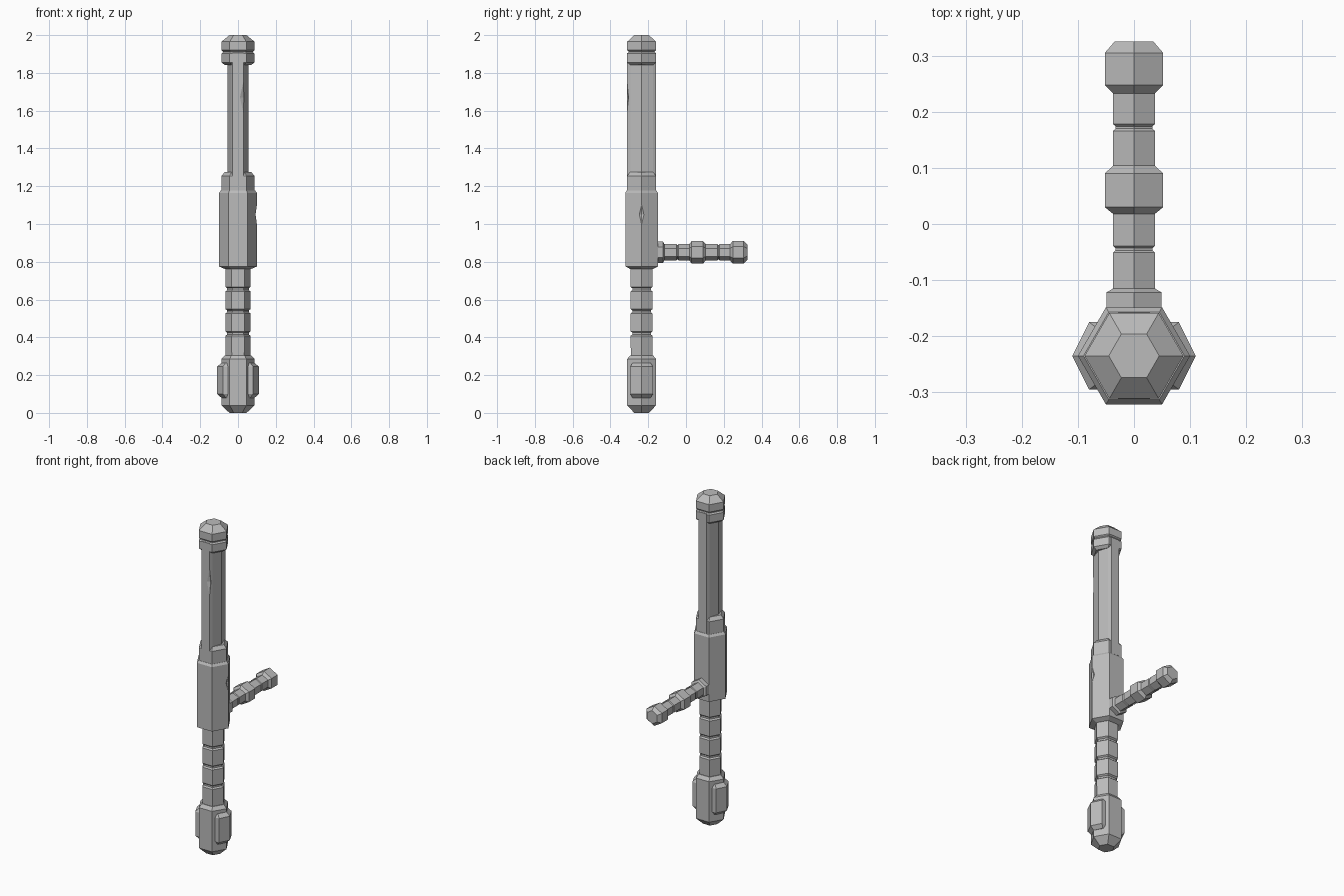
import bpy, bmesh
from math import cos, sin, pi
from mathutils import Matrix, Vector

cube = bpy.data.objects.get("Cube")
if cube:
    bpy.data.objects.remove(cube)

AXIS_Y = -0.235

grey = bpy.data.materials.new("plain grey")
grey.use_nodes = True
grey.diffuse_color = (0.5, 0.5, 0.5, 1)
grey.node_tree.nodes["Principled BSDF"].inputs["Base Color"].default_value = (0.5, 0.5, 0.5, 1)


def finish(name, bm, matrix):
    bm.transform(matrix)
    bmesh.ops.recalc_face_normals(bm, faces=bm.faces)
    mesh = bpy.data.meshes.new(name)
    bm.to_mesh(mesh)
    bm.free()
    mesh.materials.append(grey)
    obj = bpy.data.objects.new(name, mesh)
    bpy.context.collection.objects.link(obj)
    return obj


def loft(name, outline, profile, matrix):
    """Stack scaled copies of an outline along z; profile holds (scale, z)."""
    bm = bmesh.new()
    rings = [[bm.verts.new((x * s, y * s, z)) for x, y in outline] for s, z in profile]
    n = len(outline)
    for low, high in zip(rings, rings[1:]):
        for i in range(n):
            j = (i + 1) % n
            bm.faces.new((low[i], low[j], high[j], high[i]))
    bm.faces.new(rings[0])
    bm.faces.new(rings[-1])
    return finish(name, bm, matrix)


def mirrored(quarter):
    """Complete an outline from its +x +y quarter, listed from the x axis up."""
    right = [(x, -y) for x, y in reversed(quarter) if y] + quarter
    return right + [(-x, -y) for x, y in right if abs(x) > 0 and (x, y) not in ()]


HEX = [(cos(i * pi / 3), sin(i * pi / 3)) for i in range(6)]
UPRIGHT = Matrix.Translation((0, AXIS_Y, 0))

# Pommel with raised side blocks
loft("pommel", HEX, [(.045, 0), (.088, .04), (.088, .285), (.07, .305)], UPRIGHT)
block = mirrored([(.11, 0), (.08, .06), (.05, .06)])
loft("pommel_side_blocks", block, [(.8, .08), (1, .1), (1, .245), (.8, .265)], UPRIGHT)

# Main grip with narrow grooves
grip = [(.066, .3)]
for z in (.42, .538, .655):
    grip += [(.067, z - .012), (.057, z - .005), (.057, z + .005), (.067, z + .012)]
loft("main_grip", HEX, grip + [(.067, .78)], UPRIGHT)

# Collar and the ring above it
collar = loft("collar", HEX, [(.07, .762), (.1, .775), (.1, 1.165), (.09, 1.178)], UPRIGHT)
loft("lower_ring", HEX, [(.088, 1.16), (.088, 1.255), (.07, 1.275)], UPRIGHT)

# Shaft with recessed sides
shaft_outline = mirrored([(.055, 0), (.036, .06), (.028, .077)])
shaft = loft("shaft", shaft_outline, [(1, 1.18), (1, 1.905)], UPRIGHT)

# Upper ring and domed tip
loft("upper_ring", HEX, [(.07, 1.842), (.088, 1.856), (.088, 1.902), (.08, 1.91)], UPRIGHT)
loft("tip", HEX, [(.08, 1.905), (.08, 1.914), (.088, 1.92), (.088, 1.965), (.045, 2)], UPRIGHT)

# Side handle, running backwards from the collar with an edge on top
handle = [(.057, -.17), (.057, -.122), (.043, -.115),
          (.043, -.051), (.038, -.047), (.038, -.043), (.043, -.039),
          (.043, .018), (.06, .03), (.06, .09), (.043, .104),
          (.043, .166), (.038, .17), (.038, .174), (.043, .178),
          (.043, .233), (.06, .248), (.06, .305), (.04, .325)]
BACKWARD = (Matrix.Translation((0, 0, .85)) @ Matrix.Rotation(-pi / 2, 4, "X")
            @ Matrix.Rotation(pi / 2, 4, "Z"))
loft("side_handle", HEX, handle, BACKWARD)


def dent(target, place, size):
    """Chip a small wedge out of a part."""
    bm = bmesh.new()
    bmesh.ops.create_uvsphere(bm, u_segments=4, v_segments=2, radius=1)
    cutter = finish("dent_cutter", bm, Matrix.LocRotScale(Vector(place), None, Vector(size)))
    cutter.hide_render = True
    mod = target.modifiers.new("dent", "BOOLEAN")
    mod.operation = "DIFFERENCE"
    mod.solver = "EXACT"
    mod.object = cutter
    bpy.context.view_layer.objects.active = target
    bpy.ops.object.modifier_apply(modifier=mod.name)
    bpy.data.objects.remove(cutter)


# Battle wear
dent(shaft, (.028, -.312, 1.67), (.018, .01, .08))
dent(collar, (.102, AXIS_Y, 1.05), (.014, .035, .06))
